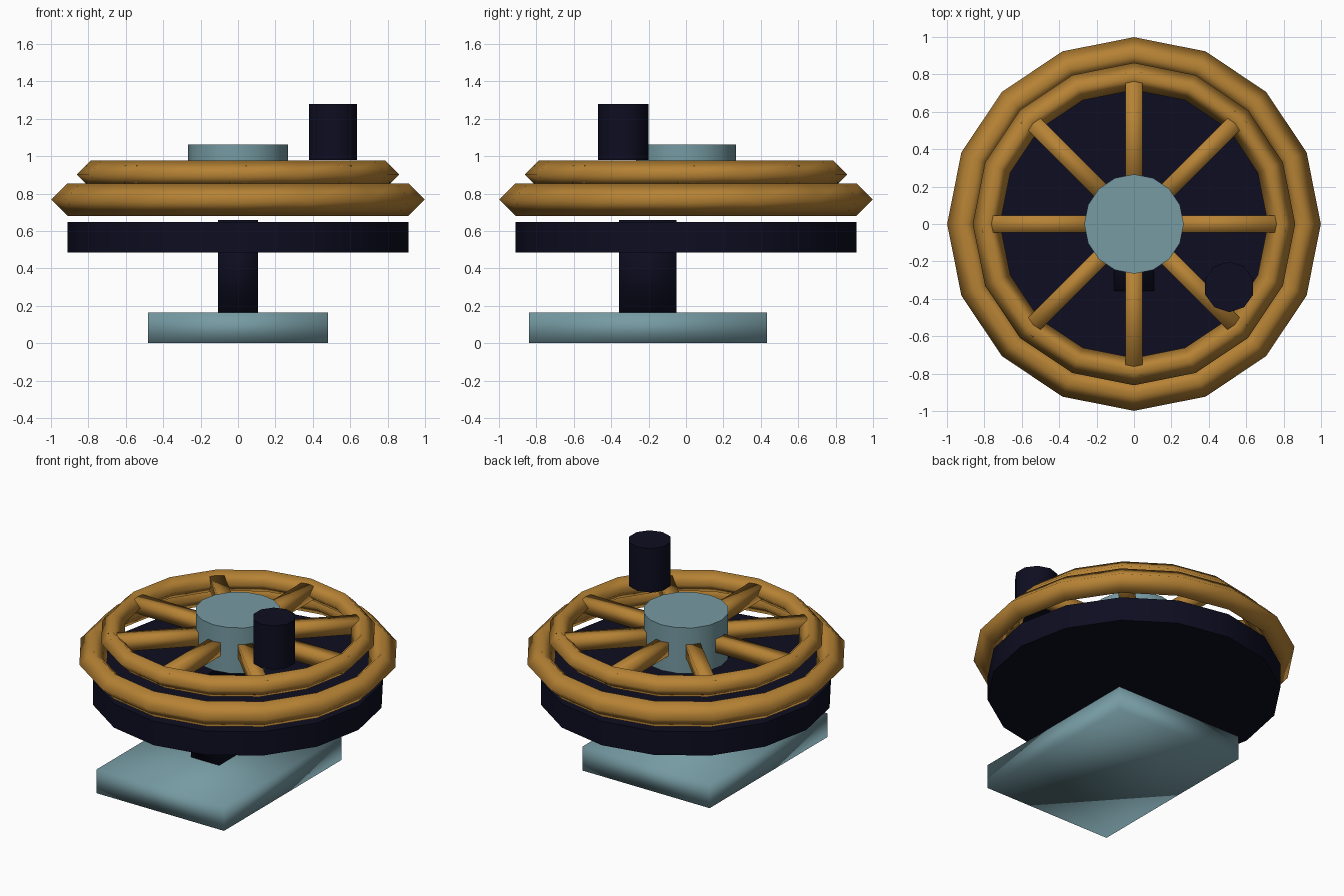
import bpy, math

if "Cube" in bpy.data.objects:
    bpy.data.objects.remove(bpy.data.objects["Cube"])


def material(name, rgb):
    m = bpy.data.materials.new(name)
    m.diffuse_color = (*rgb, 1)
    m.use_nodes = True
    m.node_tree.nodes["Principled BSDF"].inputs["Base Color"].default_value = m.diffuse_color
    return m


OCHRE = material("ochre", (0.47, 0.225, 0.035))
TEAL = material("grey_teal", (0.18, 0.325, 0.365))
NAVY = material("dark_navy", (0.004, 0.004, 0.015))


def finish(name, mat, angle=None):
    """Name and colour the active object; smooth fully or by angle."""
    ob = bpy.context.object
    ob.name = name
    ob.data.materials.append(mat)
    if angle is None:
        bpy.ops.object.shade_smooth()
    else:
        bpy.ops.object.shade_smooth_by_angle(angle=math.radians(angle))
    return ob


def box(name, mat, lo, hi):
    mid = [(a + b) / 2 for a, b in zip(lo, hi)]
    bpy.ops.mesh.primitive_cube_add(size=1, location=mid)
    ob = bpy.context.object
    ob.scale = [b - a for a, b in zip(lo, hi)]
    bpy.ops.object.transform_apply(location=False, rotation=False, scale=True)
    return finish(name, mat)


def cylinder(name, mat, sides, r, z0, z1, x=0, y=0):
    bpy.ops.mesh.primitive_cylinder_add(vertices=sides, radius=r, depth=z1 - z0,
                                        location=(x, y, (z0 + z1) / 2))
    return finish(name, mat, 50)


def ring(name, major, minor, z):
    # diamond cross-section, 16 segments
    bpy.ops.mesh.primitive_torus_add(major_segments=16, minor_segments=4,
                                     major_radius=major, minor_radius=minor,
                                     location=(0, 0, z))
    return finish(name, OCHRE)


# stand
box("base_plate", TEAL, (-0.482, -0.84, 0), (0.482, 0.433, 0.163))
box("post", NAVY, (-0.107, -0.357, 0.15), (0.107, -0.05, 0.66))
cylinder("turntable_disc", NAVY, 16, 0.912, 0.485, 0.648)

# wheel rims
ring("lower_rim", 0.912, 0.087, 0.768)
ring("upper_rim", 0.789, 0.073, 0.903)

# hub and spokes
cylinder("hub", TEAL, 16, 0.266, 0.75, 1.062)
for i in range(8):
    spoke = box(f"spoke_{i + 1}", OCHRE, (0.1, -0.046, 0.857), (0.812, 0.046, 0.949))
    # swing the spoke around the wheel axis
    a = i * math.pi / 4
    d = spoke.location.x
    spoke.location = (d * math.cos(a), d * math.sin(a), spoke.location.z)
    spoke.rotation_euler.z = a

# turning knob
cylinder("knob", NAVY, 10, 0.135, 0.98, 1.28, 0.509, -0.336)
